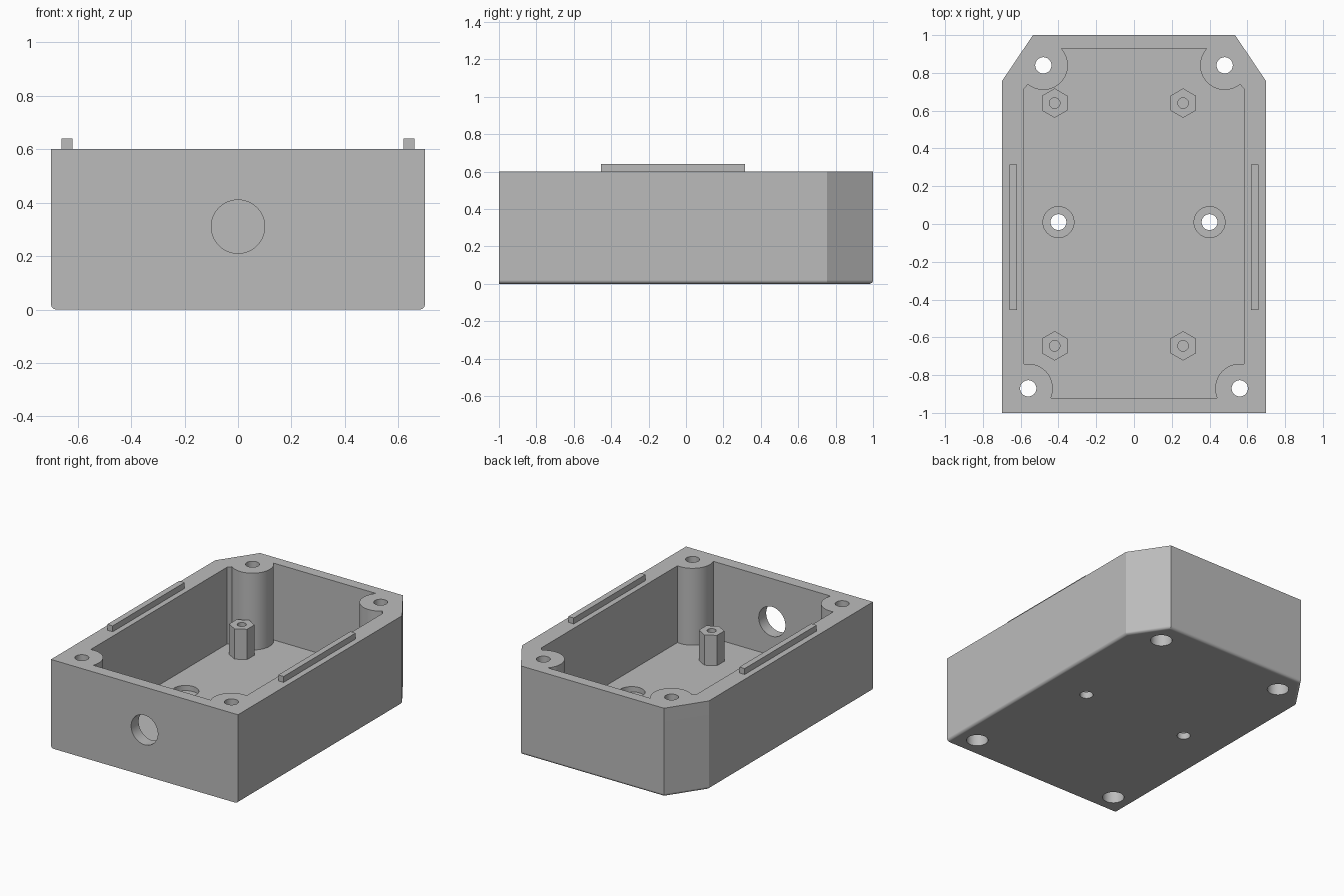
import bpy, bmesh, math
from mathutils import Matrix

if "Cube" in bpy.data.objects:
    bpy.data.objects.remove(bpy.data.objects["Cube"], do_unlink=True)

grey = bpy.data.materials.new("plain_grey")
grey.use_nodes = True
grey.diffuse_color = (0.5, 0.5, 0.5, 1)
grey.node_tree.nodes["Principled BSDF"].inputs["Base Color"].default_value = (0.5, 0.5, 0.5, 1)

H, FLOOR = 0.6, 0.08


def make(name, bm):
    bmesh.ops.recalc_face_normals(bm, faces=bm.faces)
    mesh = bpy.data.meshes.new(name)
    bm.to_mesh(mesh)
    bm.free()
    mesh.materials.append(grey)
    obj = bpy.data.objects.new(name, mesh)
    bpy.context.collection.objects.link(obj)
    return obj


def prism(outline, z0, z1):
    bm = bmesh.new()
    base = bm.faces.new([bm.verts.new((x, y, z0)) for x, y in outline])
    top = bmesh.ops.extrude_face_region(bm, geom=[base])["geom"]
    for v in top:
        if isinstance(v, bmesh.types.BMVert):
            v.co.z = z1
    return bm


def cylinder(name, x, y, r, z0, z1, sides=48):
    ring = [(x + r * math.sin(2 * math.pi * i / sides),
             y + r * math.cos(2 * math.pi * i / sides)) for i in range(sides)]
    return make(name, prism(ring, z0, z1))


def mirrored(half):
    return half + [(-x, y) for x, y in reversed(half)]


def cut(target, cutter):
    mod = target.modifiers.new("cut", "BOOLEAN")
    mod.operation, mod.solver, mod.object = "DIFFERENCE", "EXACT", cutter
    activate(target)
    bpy.ops.object.modifier_apply(modifier=mod.name)
    bpy.data.objects.remove(cutter, do_unlink=True)


def activate(obj):
    bpy.ops.object.select_all(action="DESELECT")
    obj.select_set(True)
    bpy.context.view_layer.objects.active = obj


def smooth(obj):
    activate(obj)
    bpy.ops.object.shade_smooth_by_angle(angle=math.radians(28))
    mod = obj.modifiers.new("flat_faces", "WEIGHTED_NORMAL")
    mod.keep_sharp = True


# Outer block, underside rounded on every edge but the front
bm = prism(mirrored([(0.7, -1), (0.7, 0.755), (0.535, 1)]), 0, H)
under = [e for e in bm.edges
         if all(v.co.z < 0.01 for v in e.verts)
         and not all(v.co.y < -0.99 for v in e.verts)]
bmesh.ops.bevel(bm, geom=under, offset=0.02, segments=4, profile=0.5, affect="EDGES")
body = make("enclosure_body", bm)

# Cavity, leaving round screw bosses in the corners
screws = [(s * x, y) for s in (-1, 1) for x, y in ((0.48, 0.84), (0.56, -0.87))]
cavity = make("cavity", prism(mirrored(
    [(0.583, -0.92), (0.583, 0.715), (0.565, 0.735), (0.5, 0.928)]), FLOOR, 0.9))
for x, y in screws:
    cut(cavity, cylinder("boss", x, y, 0.13, -0.2, 1.2, 64))
cut(body, cavity)

# Corner screw holes with head recesses from below
for x, y in screws:
    cut(body, cylinder("screw_hole", x, y, 0.043, -0.2, 1))
    cut(body, cylinder("head_recess", x, y, 0.068, -0.2, 0.2))

# Floor mounting holes with shallow counterbores
for x in (-0.4, 0.4):
    cut(body, cylinder("mount_hole", x, 0.01, 0.042, -0.2, 0.3))
    cut(body, cylinder("counterbore", x, 0.01, 0.082, 0.045, 0.3))

# Cable hole through the front wall
port = cylinder("cable_hole", 0, 0, 0.1, -0.2, 0.2, 64)
port.data.transform(Matrix.Translation((0, -1, 0.31)) @ Matrix.Rotation(math.pi / 2, 4, "X"))
cut(body, port)
smooth(body)

# Hexagonal board standoffs
for side, x in (("right", -0.42), ("left", 0.26)):
    for end, y in (("front", -0.645), ("back", 0.64)):
        post = cylinder(f"{end}_{side}_standoff", x, y, 0.078, FLOOR, 0.285, 6)
        cut(post, cylinder("pilot_hole", x, y, 0.028, 0.1, 0.4, 32))
        smooth(post)

# Locating ribs on the rim
for side, s in (("right", -1), ("left", 1)):
    make(f"{side}_rim_rib", prism(
        [(s * 0.62, -0.455), (s * 0.66, -0.455), (s * 0.66, 0.315), (s * 0.62, 0.315)], H, 0.64))
